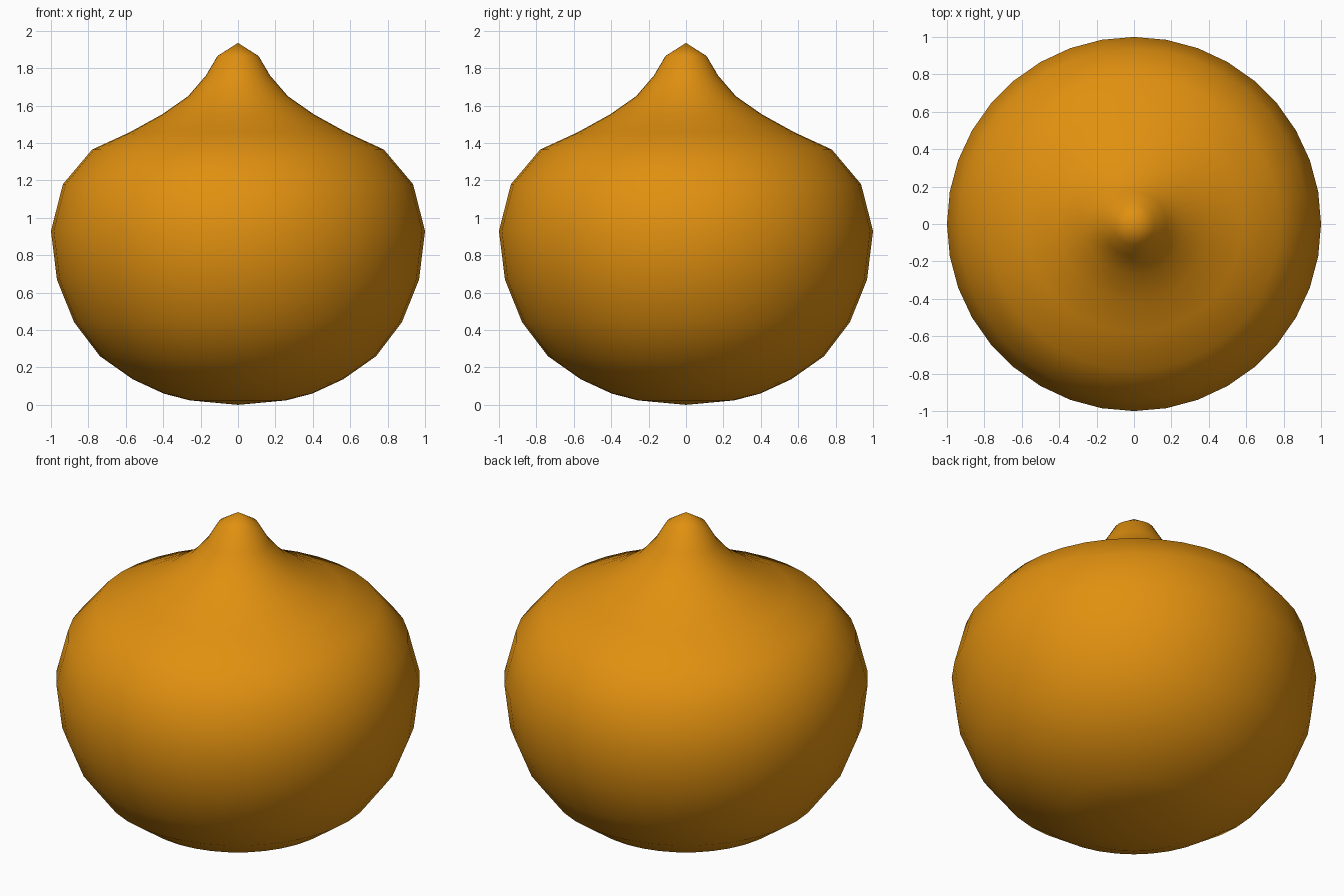
import bpy, bmesh, math

if "Cube" in bpy.data.objects:
    bpy.data.objects.remove(bpy.data.objects["Cube"])

SIDES = 36

# Half profile from bottom to tip: (radius, height)
PROFILE = [(0.257, 0.024), (0.396, 0.06), (0.563, 0.137), (0.738, 0.26),
           (0.877, 0.443), (0.968, 0.67), (1.0, 0.93), (0.936, 1.18),
           (0.78, 1.365), (0.58, 1.457), (0.406, 1.553), (0.267, 1.65),
           (0.172, 1.76), (0.11, 1.865)]


def lathe(name, profile, bottom, top, sides):
    """Closed body of revolution with a pole at each end."""
    bm = bmesh.new()
    rings = [[bm.verts.new((r * math.cos(math.tau * i / sides),
                            r * math.sin(math.tau * i / sides), z))
              for i in range(sides)] for r, z in profile]
    low, high = bm.verts.new((0, 0, bottom)), bm.verts.new((0, 0, top))
    for i in range(sides):
        j = (i + 1) % sides
        bm.faces.new((low, rings[0][j], rings[0][i]))
        bm.faces.new((high, rings[-1][i], rings[-1][j]))
        for a, b in zip(rings, rings[1:]):
            bm.faces.new((a[i], a[j], b[j], b[i]))
    for f in bm.faces:
        f.smooth = True
    mesh = bpy.data.meshes.new(name)
    bm.to_mesh(mesh)
    bm.free()
    obj = bpy.data.objects.new(name, mesh)
    bpy.context.collection.objects.link(obj)
    return obj


# Onion-shaped bulb with a pinched tip
bulb = lathe("bulb", PROFILE, 0.0, 1.935, SIDES)
skin = bpy.data.materials.new("orange_skin")
skin.diffuse_color = (0.75, 0.28, 0.005, 1)
skin.use_nodes = True
skin.node_tree.nodes["Principled BSDF"].inputs["Base Color"].default_value = skin.diffuse_color
bulb.data.materials.append(skin)
